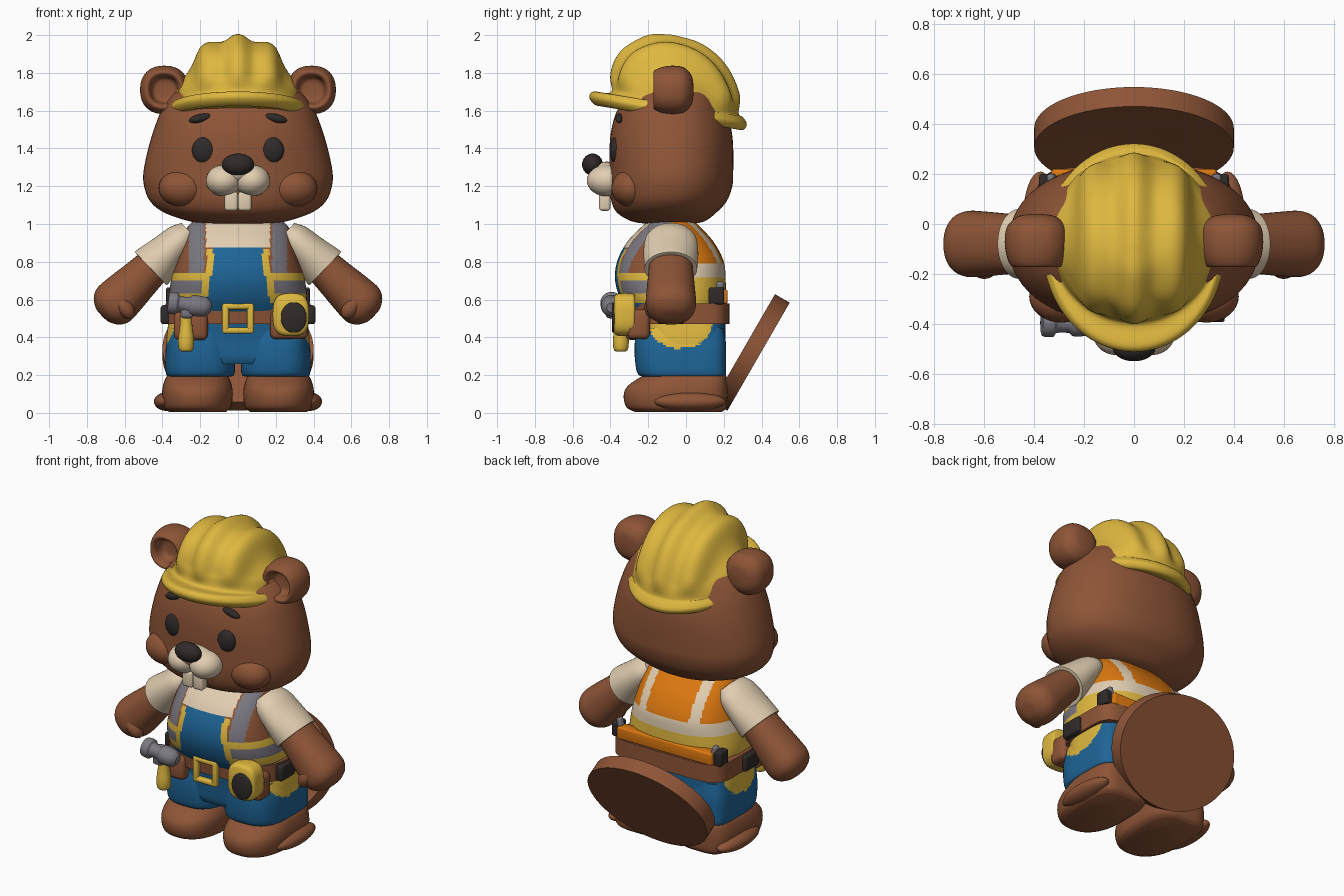
import bpy, bmesh, math
from mathutils import Matrix, Vector

default_cube = bpy.data.objects.get("Cube")
if default_cube:
    bpy.data.objects.remove(default_cube, do_unlink=True)


def material(name, *rgb):
    mat = bpy.data.materials.new(name)
    mat.use_nodes = True
    mat.diffuse_color = (*rgb, 1)
    mat.node_tree.nodes["Principled BSDF"].inputs["Base Color"].default_value = (*rgb, 1)
    return mat


brown = material("brown fur", .27, .09, .038)
yellow = material("safety yellow", .74, .48, .05)
blue = material("denim blue", .013, .13, .31)
cream = material("cream", .76, .62, .44)
orange = material("vest orange", .72, .19, .005)
grey = material("steel grey", .2, .19, .22)
dark = material("dark charcoal", .03, .023, .023)


def finish(name, bm, mats, rule=None, mirror=False):
    """Turn a bmesh into a smooth object, optionally painted by a rule and mirrored."""
    mats = mats if isinstance(mats, list) else [mats]
    bmesh.ops.recalc_face_normals(bm, faces=bm.faces)
    for face in bm.faces:
        face.smooth = True
        if rule:
            face.material_index = mats.index(rule(face.calc_center_median()))
    mesh = bpy.data.meshes.new(name)
    bm.to_mesh(mesh)
    bm.free()
    for mat in mats:
        mesh.materials.append(mat)
    mesh.set_sharp_from_angle(angle=math.radians(42))
    ob = bpy.data.objects.new(name, mesh)
    bpy.context.scene.collection.objects.link(ob)
    if mirror:
        ob.modifiers.new("Mirror", 'MIRROR').use_mirror_merge = False
    return ob


def catmull(a, b, c, d, t):
    return tuple(q + .5 * t * (r - p + t * (2*p - 5*q + 4*r - s + t * (3*(q - r) + s - p)))
                 for p, q, r, s in zip(a, b, c, d))


def loft(name, secs, mats, front=2, back=2, x0=0, seg=64, sub=5,
         matrix=Matrix(), warp=None, rule=None, mirror=False):
    """Stack superellipse rings; each section is height, half width, near y, far y."""
    rows = []
    for i in range(len(secs) - 1):
        a, d = secs[max(i - 1, 0)], secs[min(i + 2, len(secs) - 1)]
        rows += [catmull(a, secs[i], secs[i + 1], d, k / sub) if sub > 1 else secs[i]
                 for k in range(sub)]
    rows.append(secs[-1])
    bm = bmesh.new()
    rings = []
    for z, rx, near, far in rows:
        ring = []
        for k in range(seg):
            angle = math.tau * k / seg
            c, s = math.cos(angle), math.sin(angle)
            e = 2 / (front if s < 0 else back)
            p = Vector((x0 + rx * math.copysign(abs(c) ** e, c),
                        (near + far) / 2 + (far - near) / 2 * math.copysign(abs(s) ** e, s), z))
            ring.append(bm.verts.new(matrix @ (warp(p) if warp else p)))
        rings.append(ring)
    for low, high in zip(rings, rings[1:]):
        for k in range(seg):
            n = (k + 1) % seg
            bm.faces.new((low[k], low[n], high[n], high[k]))
    bm.faces.new(rings[0])
    bm.faces.new(rings[-1])
    return finish(name, bm, mats, rule, mirror)


def rounds(*pairs):
    return [(t, r, -r, r) for t, r in pairs]


def place(loc, size=(1, 1, 1), turn=0, axis='Y'):
    return (Matrix.Translation(loc) @ Matrix.Rotation(math.radians(turn), 4, axis)
            @ Matrix.Diagonal((*size, 1)))


def ball(name, loc, size, mat, turn=0, mirror=False):
    bm = bmesh.new()
    bmesh.ops.create_uvsphere(bm, u_segments=32, v_segments=20, radius=1,
                              matrix=place(loc, size, turn))
    return finish(name, bm, mat, mirror=mirror)


def block(name, loc, size, mat, bevel=.015, turn=0, mirror=False):
    bm = bmesh.new()
    bmesh.ops.create_cube(bm, size=1, matrix=place(loc, size, turn))
    bmesh.ops.bevel(bm, geom=bm.edges[:], offset=bevel, segments=3, profile=.5,
                    affect='EDGES')
    return finish(name, bm, mat, mirror=mirror)


# Head and face
loft("head", [(1, .16, -.2, .03), (1.015, .26, -.29, .1), (1.06, .39, -.365, .16),
              (1.12, .465, -.395, .215), (1.2, .497, -.405, .245), (1.28, .5, -.405, .25),
              (1.4, .475, -.405, .25), (1.5, .445, -.395, .24), (1.6, .405, -.365, .21),
              (1.7, .33, -.3, .17), (1.8, .2, -.2, .08)], brown, 2.2, 2.2)
ball("cheeks", (.29, -.29, 1.19), (.13, .105, .1), brown, mirror=True)
ball("muzzle_lobes", (.075, -.42, 1.23), (.095, .105, .083), cream, mirror=True)
ball("muzzle_bridge", (0, -.42, 1.27), (.12, .09, .06), cream)
block("front_teeth", (.036, -.43, 1.12), (.07, .06, .1), cream, mirror=True)
ball("nose", (0, -.495, 1.315), (.086, .055, .058), dark)
ball("eyes", (.18, -.373, 1.39), (.063, .032, .07), dark, mirror=True)
ball("eyebrows", (.2, -.352, 1.56), (.06, .022, .022), dark, 14, mirror=True)
loft("ears", rounds((-.05, .02), (-.04, .075), (0, .118), (.06, .128), (.12, .12),
                    (.16, .1), (.15, .078), (.09, .06), (.08, .01)),
     brown, 2.3, 2.3, matrix=place((.39, -.01, 1.71), turn=90, axis='X'), mirror=True)


# Ribbed hard hat, tipped back
def hat_shape(p):
    fade = min(max((p.z - .06) / .08, 0), 1)
    rib = .016 * fade * math.cos(math.tau * p.x / .175)
    out = Vector((p.x, p.y + .07, p.z)).normalized() * rib
    return p + out + Vector((0, 0, 1.583 - .17 * p.y))


loft("hard_hat", [(-.03, .3, -.42, .25), (-.035, .34, -.48, .3), (0, .365, -.512, .322),
                  (.035, .345, -.49, .3), (.045, .335, -.4, .28), (.12, .32, -.39, .275),
                  (.2, .285, -.37, .25), (.27, .245, -.33, .21), (.33, .19, -.26, .15),
                  (.375, .11, -.18, .06), (.39, .01, -.08, -.06)],
     yellow, seg=128, warp=hat_shape)


# Torso with bib, shirt and reflective vest
def clothes(c):
    x, z = abs(c.x), c.z
    if c.y < -.08:
        half = .13 + max(0, .8 - z) * .18
        if z < .58 or (x < half and z < .88):
            return blue
        if x < .17 and z >= .88:
            return cream
        if x < half + .035 and z < .87:
            return yellow
        if z < .7:
            return yellow if z < .63 else grey
        if z < .74:
            return yellow
        return grey if .18 < x < .26 else brown
    if z < .72:
        return yellow
    return cream if z < .79 or .15 < x < .21 else orange


loft("torso", [(.5, .35, -.28, .2), (.6, .365, -.345, .21), (.7, .355, -.375, .21),
               (.8, .33, -.365, .2), (.9, .3, -.315, .15), (.98, .27, -.24, .08),
               (1.03, .22, -.18, .03)], [blue, cream, yellow, grey, brown, orange],
     2.5, 2.6, seg=160, sub=12, rule=clothes)

# Arms
arm_frame = place((.3, -.08, .92), turn=134)
loft("sleeves", [(-.06, .06, -.1, .1), (0, .088, -.135, .135), (.1, .103, -.145, .145),
                 (.21, .122, -.14, .14), (.225, .118, -.135, .135), (.222, .09, -.1, .1)],
     cream, matrix=arm_frame, mirror=True)
loft("arms", [(.12, .09, -.11, .11), (.3, .107, -.122, .122), (.42, .12, -.13, .13),
              (.5, .123, -.132, .132), (.55, .098, -.11, .11), (.58, .05, -.06, .06),
              (.585, .01, -.01, .01)], brown, 2.2, 2.2, matrix=arm_frame, mirror=True)
ball("thumbs", (.6, -.17, .56), (.045, .05, .07), brown, 35, mirror=True)


# Trousers with side pockets
def pocket(c):
    inside = ((c.y + .03) / .17) ** 2 + ((c.z - .48) / .14) ** 2 < 1
    return yellow if inside and abs(c.x) > .27 else blue


loft("trouser_hips", [(.26, .34, -.24, .2), (.3, .375, -.255, .21), (.4, .378, -.265, .21),
                      (.5, .365, -.28, .21)], [blue, yellow], 2.6, 5, seg=128, sub=12,
     rule=pocket)
loft("trouser_legs", [(.195, .15, -.2, .18), (.2, .178, -.25, .21), (.26, .185, -.268, .212),
                      (.36, .18, -.272, .212), (.45, .16, -.26, .2)], [blue, yellow],
     2.8, 5, x0=.2, seg=96, sub=8, rule=pocket, mirror=True)

# Feet
loft("feet", [(.005, .15, -.27, .19), (.03, .178, -.315, .215), (.09, .187, -.33, .22),
              (.14, .183, -.31, .22), (.19, .165, -.24, .215), (.21, .14, -.18, .2)],
     brown, 2.3, 4, x0=.215, mirror=True)
ball("foot_sides", (.375, .02, .06), (.07, .19, .05), brown, mirror=True)

# Flat paddle tail
loft("paddle_tail", [(-.045, .01, -.01, .01), (-.045, .4, -.33, .33), (.045, .4, -.33, .33),
                     (.045, .37, -.3, .3), (.02, .15, -.12, .12), (.015, .01, -.01, .01)],
     brown, sub=1, matrix=place((0, .345, .32), turn=60, axis='X'))

# Tool belt and buckle
loft("tool_belt", [(.47, .37, -.28, .21), (.47, .385, -.3, .23), (.58, .385, -.31, .23),
                   (.58, .34, -.28, .19)], brown, 2.6, 6, sub=1)
for side in (-1, 1):
    block("buckle_side", (side * .066, -.318, .5), (.035, .04, .16), yellow, .012)
    block("buckle_bar", (0, -.318, .5 + side * .064), (.16, .04, .032), yellow, .012)
block("belt_pouches", (.385, -.08, .52), (.05, .14, .1), dark, mirror=True)
block("back_tray", (0, .185, .615), (.66, .07, .075), orange, .01)
block("back_pliers", (.355, .16, .62), (.05, .08, .09), dark, .01, mirror=True)
block("back_wrench", (.325, .18, .65), (.03, .04, .09), grey, .01, 15, mirror=True)

# Tape measure
block("tape_pouch", (.27, -.25, .47), (.2, .12, .16), brown, .03)
loft("tape_case", rounds((0, .1), (.015, .112), (.09, .112), (.11, .095)), yellow, 3, 3,
     matrix=place((.28, -.27, .52), (.85, 1, 1), 90, 'X'))
loft("tape_dial", rounds((0, .08), (.012, .08), (.018, .07)), dark,
     matrix=place((.295, -.375, .505), (.85, 1, 1), 90, 'X'))

# Hammer in its holster
block("hammer_holster", (-.25, -.26, .46), (.18, .12, .15), brown, .03)
loft("hammer_handle", rounds((0, .015), (.008, .036), (.06, .042), (.15, .032), (.26, .03)),
     yellow, matrix=place((-.275, -.345, .325)))
loft("hammer_head", rounds((0, .04), (.005, .055), (.045, .058), (.06, .042), (.11, .042),
                           (.13, .055), (.2, .05), (.23, .025)), grey,
     matrix=place((-.37, -.395, .585), turn=97))
block("hammer_neck", (-.27, -.385, .555), (.07, .08, .11), grey, .02)
